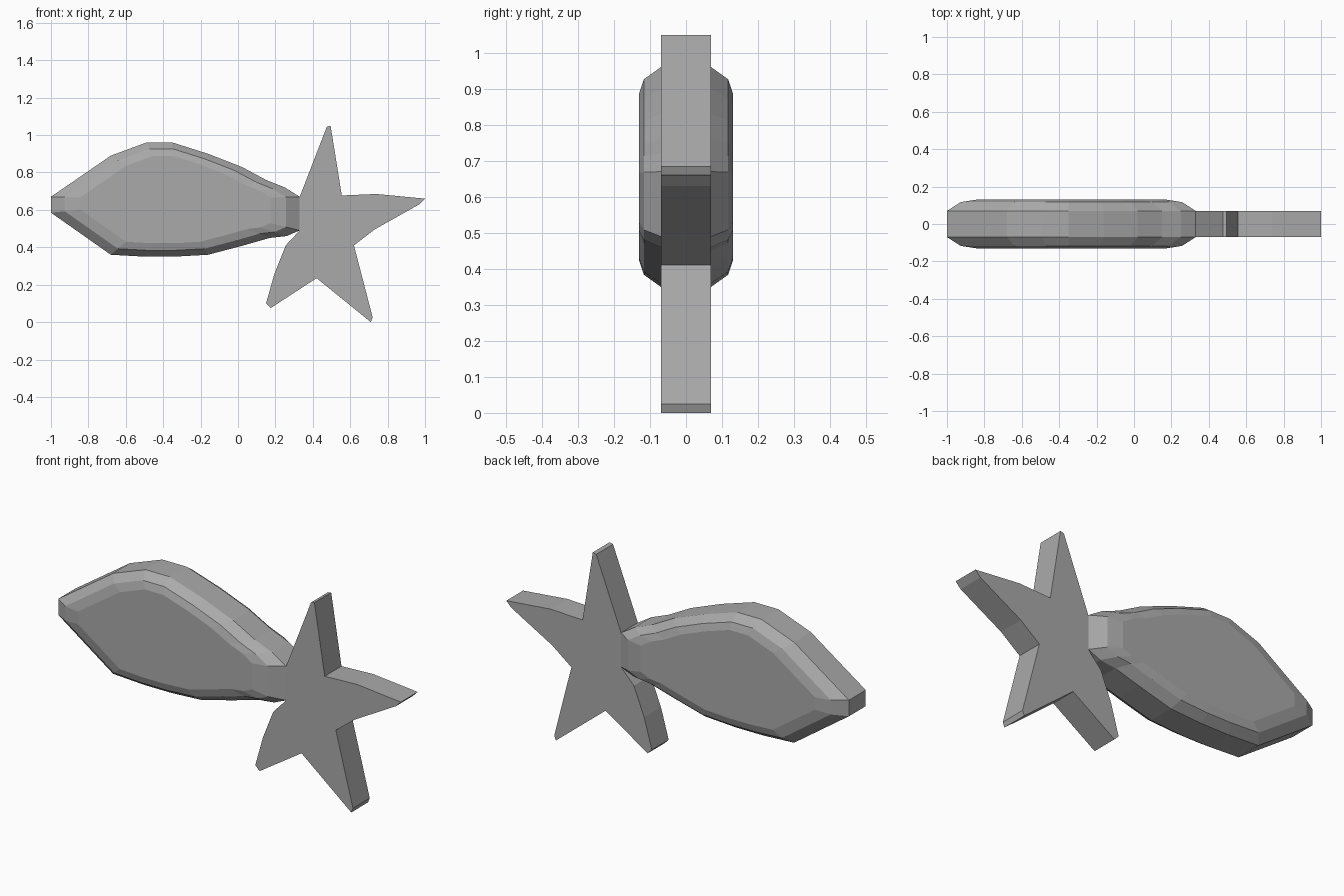
import bpy
import bmesh

cube = bpy.data.objects.get("Cube")
if cube:
    bpy.data.objects.remove(cube, do_unlink=True)

grey = bpy.data.materials.new("plain_grey")
grey.use_nodes = True
colour = (0.4, 0.4, 0.4, 1)
grey.diffuse_color = colour
grey.node_tree.nodes["Principled BSDF"].inputs["Base Color"].default_value = colour


def slab(name, outline, layers, centre=(0, 0)):
    """Stack scaled copies of an outline along y, cap both ends.
    The last-to-first edge of the core is the joint between the parts: left open."""
    bm = bmesh.new()
    cx, cz = centre
    rings = [[bm.verts.new((cx + (x - cx) * s, y, cz + (z - cz) * s)) for x, z in outline]
             for y, s in layers]
    n = len(outline)
    for (ya, sa), (yb, sb), a, b in zip(layers, layers[1:], rings, rings[1:]):
        for i in range(n):
            j = (i + 1) % n
            if j == 0 and sa == sb:
                continue
            bm.faces.new((a[i], a[j], b[j], b[i]))
    bm.faces.new(rings[0])
    bm.faces.new(rings[-1])
    bmesh.ops.recalc_face_normals(bm, faces=bm.faces)
    mesh = bpy.data.meshes.new(name)
    bm.to_mesh(mesh)
    bm.free()
    mesh.materials.append(grey)
    obj = bpy.data.objects.new(name, mesh)
    bpy.context.collection.objects.link(obj)
    return obj


# Rounded leaf-shaped body: straight rim, then two chamfers on each side
body = [(0.33, 0.49), (0.26, 0.46), (0.17, 0.45), (0.03, 0.41), (-0.16, 0.36),
        (-0.34, 0.35), (-0.5, 0.35), (-0.68, 0.36), (-1, 0.585), (-1, 0.67),
        (-0.68, 0.89), (-0.49, 0.96), (-0.35, 0.96), (-0.16, 0.9), (0.02, 0.83),
        (0.15, 0.76), (0.25, 0.72), (0.33, 0.67)]
half = [(0.07, 1), (0.117, 0.89), (0.13, 0.765)]
slab("body", body, [(-y, s) for y, s in reversed(half)] + half, (-0.335, 0.655))

# Flat star-shaped tail with blunt tips
star = [(0.33, 0.67), (0.475, 1.045), (0.495, 1.05), (0.555, 0.677), (0.74, 0.685),
        (1, 0.66), (0.97, 0.63), (0.73, 0.495), (0.62, 0.41), (0.72, 0.025),
        (0.71, 0), (0.42, 0.235), (0.175, 0.075), (0.15, 0.1), (0.195, 0.26),
        (0.255, 0.41), (0.33, 0.49)]
slab("star_tail", star, [(-0.07, 1), (0.07, 1)])
